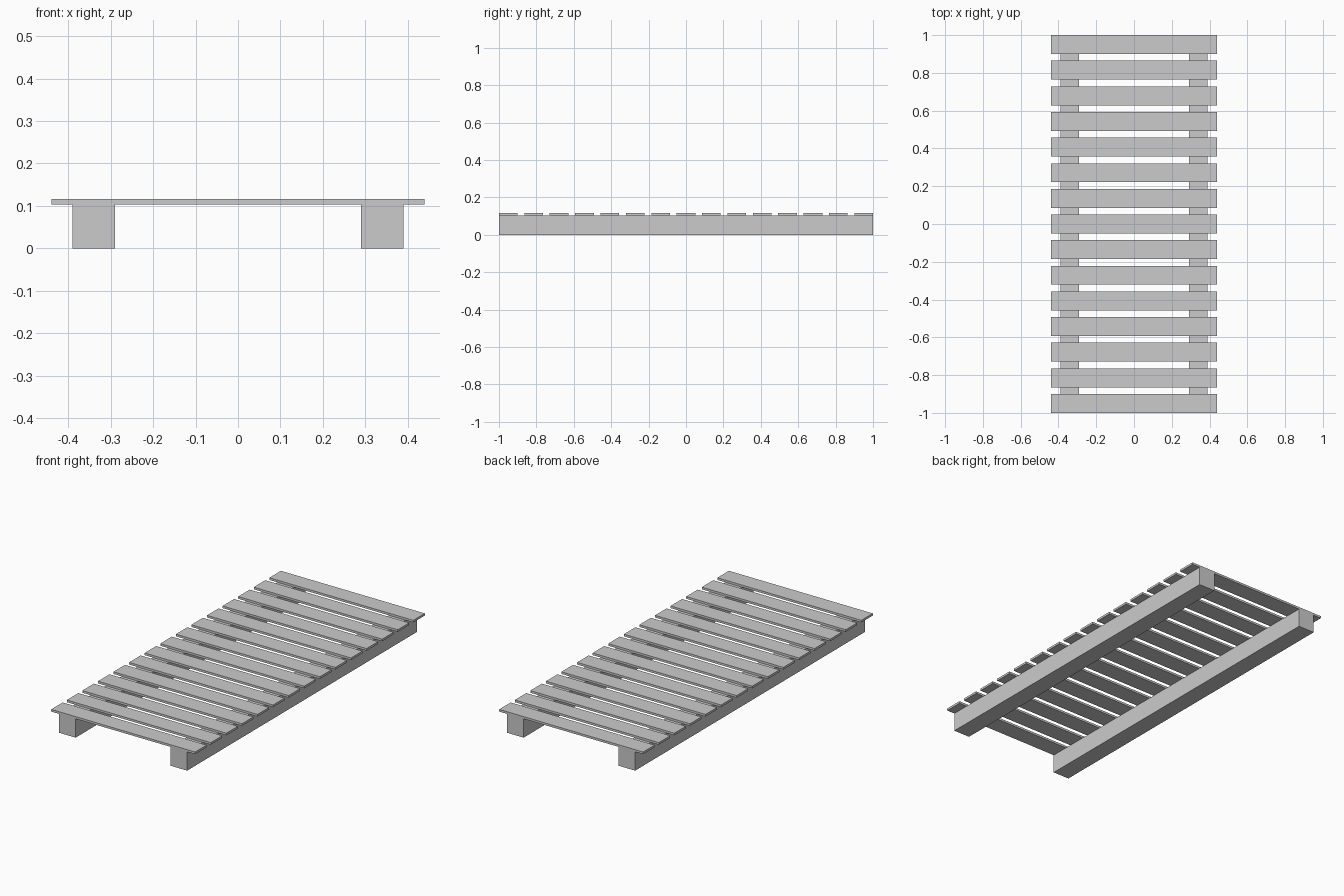
import bpy

cube = bpy.data.objects.get("Cube")
if cube:
    bpy.data.objects.remove(cube, do_unlink=True)

# One plain grey for everything
GREY = (0.6, 0.6, 0.6, 1.0)
grey = bpy.data.materials.new("plain_grey")
grey.use_nodes = True
grey.diffuse_color = GREY
grey.node_tree.nodes["Principled BSDF"].inputs["Base Color"].default_value = GREY

LENGTH = 2.0
BEAM_WIDTH, BEAM_HEIGHT, BEAM_X = 0.1, 0.104, 0.34
SLAT_LENGTH, SLAT_WIDTH, SLAT_THICKNESS = 0.878, 0.1, 0.012
SLAT_COUNT = 15


def box(name, size, centre):
    bpy.ops.mesh.primitive_cube_add(size=1, location=centre)
    obj = bpy.context.object
    obj.name = name
    obj.scale = size
    bpy.ops.object.transform_apply(location=False, rotation=False, scale=True)
    obj.data.materials.append(grey)
    return obj


# Two long support beams
for side, sign in (("left", 1), ("right", -1)):
    box(f"{side}_beam", (BEAM_WIDTH, LENGTH, BEAM_HEIGHT),
        (sign * BEAM_X, 0, BEAM_HEIGHT / 2))

# Evenly spaced deck slats, flush with the beam ends
pitch = (LENGTH - SLAT_WIDTH) / (SLAT_COUNT - 1)
for i in range(SLAT_COUNT):
    y = (SLAT_WIDTH - LENGTH) / 2 + i * pitch
    box(f"slat_{i + 1}", (SLAT_LENGTH, SLAT_WIDTH, SLAT_THICKNESS),
        (0, y, BEAM_HEIGHT + SLAT_THICKNESS / 2))
